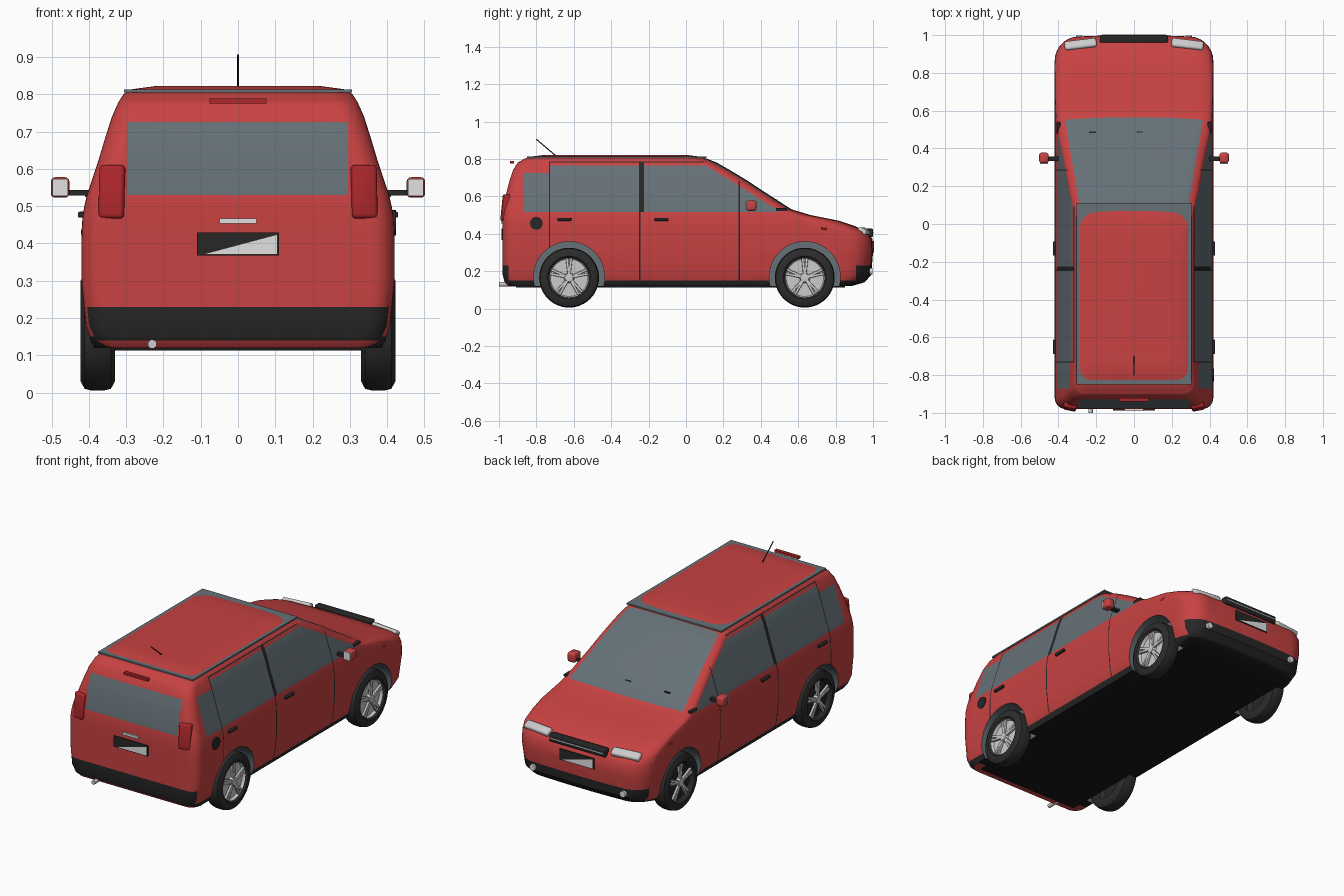
import bpy, bmesh, math
from mathutils import Vector, Matrix

if "Cube" in bpy.data.objects:
    bpy.data.objects.remove(bpy.data.objects["Cube"])


def material(name, *rgb):
    m = bpy.data.materials.new(name)
    m.use_nodes = True
    m.diffuse_color = (*rgb, 1)
    m.node_tree.nodes["Principled BSDF"].inputs["Base Color"].default_value = (*rgb, 1)
    return m


red = material("red paint", .58, .054, .054)
glass = material("tinted glass", .13, .165, .185)
black = material("black trim", .02, .02, .02)
under = material("underbody black", .009, .009, .009)
lamp_red = material("lamp red", .42, .02, .025)
silver = material("silver", .6, .6, .6)
white = material("white", .75, .75, .75)
tyre_black = material("tyre rubber", .025, .025, .025)


def finish(name, bm, *mats, smooth=True):
    bmesh.ops.recalc_face_normals(bm, faces=bm.faces)
    mesh = bpy.data.meshes.new(name)
    bm.to_mesh(mesh)
    bm.free()
    for m in mats:
        mesh.materials.append(m)
    ob = bpy.data.objects.new(name, mesh)
    bpy.context.collection.objects.link(ob)
    if smooth:
        smooth_object(ob)
    return ob


def smooth_object(ob):
    bpy.ops.object.select_all(action='DESELECT')
    ob.select_set(True)
    bpy.context.view_layer.objects.active = ob
    bpy.ops.object.shade_smooth_by_angle(angle=math.radians(35))


def box(name, center, size, mat, bevel=0, turn=None):
    bm = bmesh.new()
    bmesh.ops.create_cube(bm, size=1)
    bmesh.ops.scale(bm, vec=size, verts=bm.verts)
    if bevel:
        bmesh.ops.bevel(bm, geom=bm.edges[:], offset=bevel, segments=3, profile=.5, affect='EDGES')
    if turn:
        bmesh.ops.rotate(bm, matrix=turn, verts=bm.verts)
    bmesh.ops.translate(bm, vec=center, verts=bm.verts)
    return finish(name, bm, mat, smooth=bool(bevel))


def rod(name, start, end, radius, mat, sides=24):
    a, b = Vector(start), Vector(end)
    bm = bmesh.new()
    spin = (b - a).to_track_quat('Z', 'Y').to_matrix().to_4x4()
    bmesh.ops.create_cone(bm, cap_ends=True, segments=sides, radius1=radius, radius2=radius,
                          depth=(b - a).length, matrix=Matrix.Translation((a + b) / 2) @ spin)
    return finish(name, bm, mat)


def lathe(name, profile, center, side, mat):
    """Spin (offset, radius) points about the x axis."""
    bm = bmesh.new()
    verts = [bm.verts.new((side * x, 0, r)) for x, r in profile]
    edges = [bm.edges.new(pair) for pair in zip(verts, verts[1:])]
    bmesh.ops.spin(bm, geom=verts + edges, axis=(1, 0, 0), cent=(0, 0, 0),
                   angle=math.tau, steps=48, use_merge=True)
    bmesh.ops.remove_doubles(bm, verts=bm.verts, dist=.0001)
    bmesh.ops.translate(bm, vec=center, verts=bm.verts)
    return finish(name, bm, mat)


# Body layers: height, rear end, nose end, half width, nose corner radius
LAYERS = [
    (.12, -.95, .87, .385, .1), (.14, -.97, .94, .395, .12), (.18, -.98, .975, .408, .12),
    (.3, -.98, .985, .42, .12), (.37, -.98, .983, .42, .12), (.41, -.98, .955, .42, .11),
    (.44, -.98, .89, .419, .1), (.47, -.98, .8, .417, .09), (.5, -.978, .65, .412, .08),
    (.53, -.975, .55, .405, .06), (.62, -.96, .41, .375, .06), (.68, -.945, .32, .357, .06),
    (.74, -.925, .22, .338, .06), (.78, -.9, .15, .32, .06), (.8, -.865, .1, .307, .07),
    (.813, -.825, .055, .287, .08), (.822, -.75, -.02, .22, .08)]


def outline(rear, nose, half, radius):
    """Rounded plan outline with a slightly bowed nose."""
    pts = []
    corners = [(1, nose, radius, 0), (-1, nose, radius, 1), (-1, rear, .06, 2), (1, rear, .06, 3)]
    for sx, end, r, quarter in corners:
        cy = end - r if quarter < 2 else end + r
        for i in range(8):
            a = (quarter + i / 7) * math.pi / 2
            pts.append([sx * (half - r) + r * math.cos(a), cy + r * math.sin(a)])
        if quarter == 0:
            pts += [[(half - r) * (1 - k / 4), end] for k in range(1, 8)]
    for p in pts:
        if p[1] > nose - radius:
            p[1] += .015 * (1 - (p[0] / half) ** 2)
    return pts


body = bmesh.new()
rings = [[body.verts.new((x, y, row[0])) for x, y in outline(*row[1:])] for row in LAYERS]
for low, high in zip(rings, rings[1:]):
    for i in range(len(low)):
        j = (i + 1) % len(low)
        body.faces.new((low[i], low[j], high[j], high[i]))
body.faces.new(rings[0])
body.faces.new(rings[-1])
bmesh.ops.recalc_face_normals(body, faces=body.faces)


def cut(point, normal):
    bmesh.ops.bisect_plane(body, geom=body.verts[:] + body.edges[:] + body.faces[:],
                           dist=.00001, plane_co=point, plane_no=normal)


# Cut along window, bumper and door lines
for z in (.15, .23, .515, .725, .765, .781, .786):
    cut((0, 0, z), (0, 0, 1))
for y in (-.95, -.87, -.733, -.727, -.25, -.243, -.225, .11, .282, .288, .91):
    cut((0, y, 0), (0, 1, 0))
for s in (-1, 1):
    cut((s * .295, 0, 0), (1, 0, 0))
    cut((s * .29, .11, 0), (.44, -s * .075, 0))
cut((0, .1, .77), (0, .23, .37))


def paint(c, n):
    """Index into red, glass, black, underbody."""
    side = abs(n.x) > .6
    if n.z < -.9:
        return 3 if c.y > -.9 else 0
    if .14 < c.z < .23 and (c.y < -.95 or c.y > .91):
        return 2
    if c.z < .15 and -.95 < c.y < .91:
        return 2
    if side and c.z < .786:
        if -.25 < c.y < (-.225 if c.z > .515 else -.243):
            return 2
        if .282 < c.y < .288 and c.z < .69 or -.733 < c.y < -.727 and c.z > .3:
            return 2
        if c.z > .781 and -.73 < c.y < .11:
            return 2
        ahead = (c.y - .1) * .23 + (c.z - .77) * .37
        top = .725 if c.y < -.73 else .765
        if .515 < c.z < top and c.y > -.87 and ahead < 0:
            return 1
    if c.z > .53 and c.y > .11 and n.y > .2 and abs(c.x) < .29 + (c.y - .11) * .17:
        return 1
    if n.y < -.6 and .53 < c.z < .725 and abs(c.x) < .295:
        return 1
    return 0


body.normal_update()
for f in body.faces:
    f.material_index = paint(f.calc_center_median(), f.normal)
shell = finish("body", body, red, glass, black, under, smooth=False)

# Wheel arches
WHEELS = [(s, y) for s in (-1, 1) for y in (-.625, .635)]
for s, y in WHEELS:
    cutter = rod("arch_cutter", (s * .31, y, .168), (s * .5, y, .168), .19, glass, 48)
    cutter.hide_render = True
    mod = shell.modifiers.new("arch", 'BOOLEAN')
    mod.object, mod.operation, mod.solver = cutter, 'DIFFERENCE', 'EXACT'
    mod.material_mode = 'TRANSFER'
    bpy.context.view_layer.objects.active = shell
    bpy.ops.object.modifier_apply(modifier=mod.name)
    bpy.data.objects.remove(cutter)
smooth_object(shell)

# Wheels with five forked spokes
TYRE = [(.035, .105), (.046, .115), (.046, .135), (.035, .155), (.015, .16),
        (-.015, .16), (-.035, .155), (-.046, .135), (-.046, .105)]
for s, y in WHEELS:
    hub = Vector((s * .376, y, .165))
    lathe("tyre", TYRE, hub, s, tyre_black)
    lathe("rim_disc", [(.02, 0), (.02, .1), (.036, .108)], hub, s, silver if s > 0 else black)
    lathe("hub_cap", [(.043, 0), (.04, .022), (.02, .028)], hub, s, silver)
    for k in range(5):
        for fork in (-.11, .11):
            turn = Matrix.Rotation(k * math.tau / 5 + fork, 3, 'X')
            box("spoke", hub + turn @ Vector((s * .031, 0, .06)), (.014, .014, .09), silver, .003, turn)

# Roof glass plate and underbody tray
box("roof_plate", (0, -.37, .809), (.61, .96, .008), glass)
box("underbody_tray", (0, -.03, .117), (.66, 1.76, .008), under)

# Parts on both sides
for s in (-1, 1):
    box("tail_lamp", (s * .336, -.955, .537), (.07, .055, .145), lamp_red, .012,
        Matrix.Rotation(s * .2, 3, 'Z') @ Matrix.Rotation(-.1, 3, 'X'))
    box("headlamp", (s * .283, .95, .412), (.17, .05, .034), silver, .012,
        Matrix.Rotation(-s * .12, 3, 'Z') @ Matrix.Rotation(-.5, 3, 'X'))
    rod("fog_lamp", (s * .29, .96, .2), (s * .29, .998, .2), .018, white)
    box("mirror_arm", (s * .43, .345, .536), (.08, .025, .014), black)
    box("mirror_case", (s * .477, .35, .55), (.05, .055, .055), red, .012)
    box("mirror_glass", (s * .477, .32, .55), (.042, .006, .046), white)
    for y in (-.13, -.65):
        box("door_handle", (s * .42, y, .477), (.018, .075, .016), black, .004)
    box("side_repeater", (s * .416, .74, .43), (.01, .03, .014), lamp_red, .003)
    box("window_corner", (s * .4, .51, .53), (.02, .06, .014), black, .004)
for x in (-.22, .03):
    box("wiper", (x, .485, .578), (.035, .008, .008), black)

# Rear details
box("high_brake_lamp", (0, -.93, .782), (.154, .02, .014), lamp_red)
box("tailgate_handle", (0, -.983, .46), (.1, .014, .013), white)
rod("exhaust", (-.23, -1, .13), (-.23, -.88, .13), .012, silver)
rod("antenna", (0, -.7, .82), (0, -.8, .905), .003, black, 8)
rod("fuel_cap", (.4, -.8, .455), (.423, -.8, .455), .034, black)

# Nose details
box("grille", (0, .98, .405), (.36, .04, .044), black, .006)
box("grille_bar", (0, 1, .405), (.34, .006, .006), silver)

# Number plates with a pale wedge
for name, d, y, z in (("rear_plate", -1, -.982, .398), ("front_plate", 1, 1, .33)):
    box(name, (0, y, z), (.22, .009, .062), black)
    bm = bmesh.new()
    yy = y + d * .006
    bm.faces.new([bm.verts.new((d * x, yy, z + h)) for x, h in ((-.105, .025), (-.105, -.027), (.09, -.027))])
    finish(name + "_wedge", bm, white, smooth=False)
